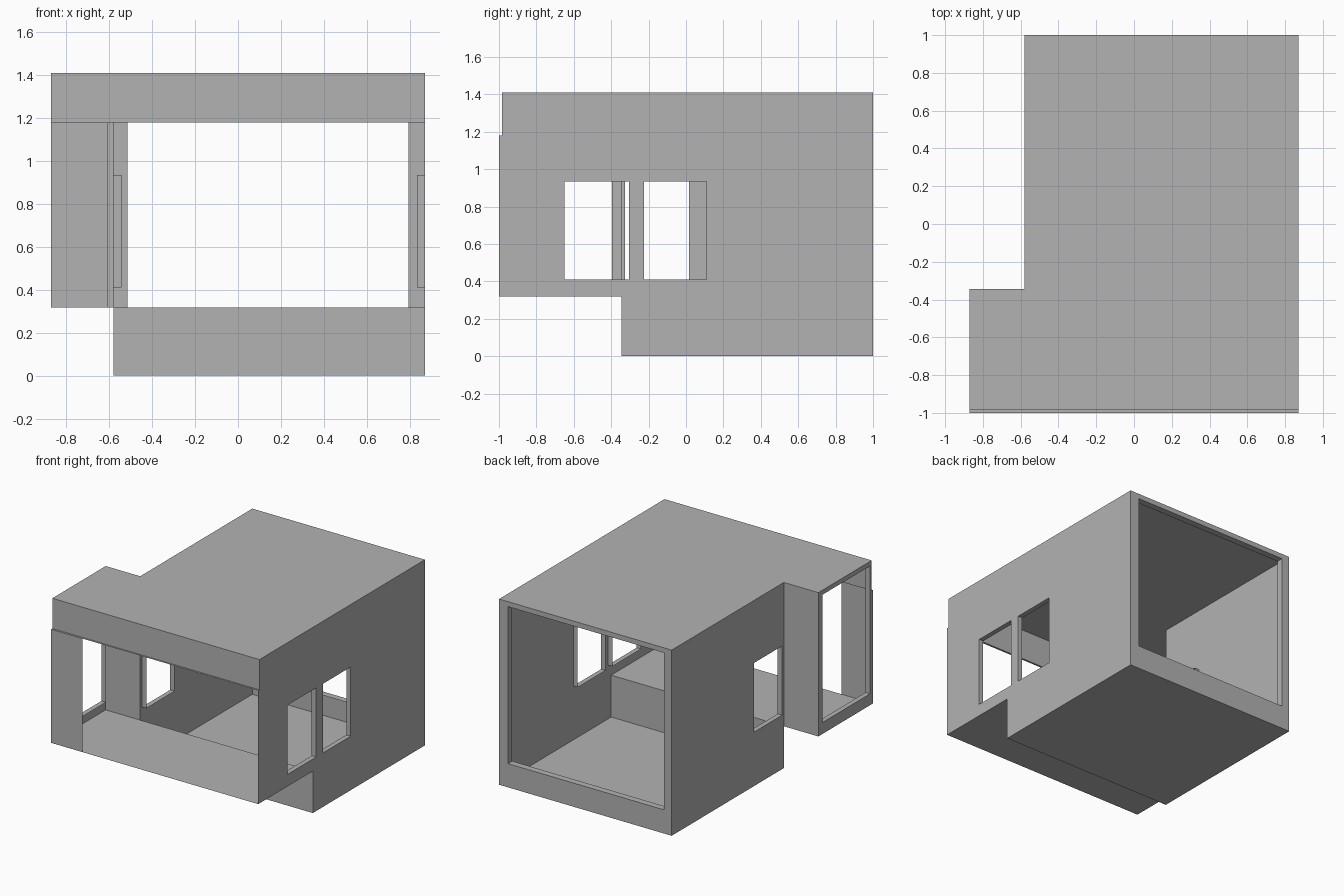
import bpy, bmesh
from mathutils import Vector

cube = bpy.data.objects.get("Cube")
if cube:
    bpy.data.objects.remove(cube, do_unlink=True)

grey = bpy.data.materials.new("plain grey")
grey.use_nodes = True
colour = (0.45, 0.45, 0.45, 1)
grey.diffuse_color = colour
grey.node_tree.nodes["Principled BSDF"].inputs["Base Color"].default_value = colour

# Key planes of the shell
W, F, B = 0.87, -1.0, 1.0            # half width, front, back
INNER_X, STEP_Y = -0.58, -0.345      # inner corner of the L-shaped plan
DECK, TOP = 0.318, 1.41              # raised floor and roof heights
LINTEL_Y, LINTEL_Z = -0.985, 1.18


def point(axis, d, u, v):
    """Place (u, v) on the plane axis = d."""
    co = [u, v]
    co.insert(axis, d)
    return Vector(co)


def panel(name, axis, d, side, rect, cutouts=(), windows=(), depth=0.0):
    """Thin flat panel facing side (+1/-1) on an axis. Rectangles are (u0, u1, v0, v1).
    Cutouts are left open; windows also get a reveal folded inwards by depth."""
    bm = bmesh.new()
    holes = list(cutouts) + list(windows)
    us = sorted({u for r in [rect] + holes for u in r[:2]})
    vs = sorted({v for r in [rect] + holes for v in r[2:]})
    for u0, u1 in zip(us, us[1:]):
        for v0, v1 in zip(vs, vs[1:]):
            um, vm = (u0 + u1) / 2, (v0 + v1) / 2
            if any(h[0] < um < h[1] and h[2] < vm < h[3] for h in holes):
                continue
            corners = [(u0, v0), (u1, v0), (u1, v1), (u0, v1)]
            face = bm.faces.new([bm.verts.new(point(axis, d, *c)) for c in corners])
            face.normal_update()
            if face.normal[axis] * side < 0:
                face.normal_flip()
    # Window reveals, facing the middle of the opening
    for u0, u1, v0, v1 in windows:
        ring = [(u0, v0), (u1, v0), (u1, v1), (u0, v1)]
        middle = point(axis, d, (u0 + u1) / 2, (v0 + v1) / 2)
        inner = d - side * depth
        for a, b in zip(ring, ring[1:] + ring[:1]):
            quad = [point(axis, d, *a), point(axis, d, *b),
                    point(axis, inner, *b), point(axis, inner, *a)]
            face = bm.faces.new([bm.verts.new(p) for p in quad])
            face.normal_update()
            if face.normal.dot(middle - face.calc_center_median()) < 0:
                face.normal_flip()
    bmesh.ops.remove_doubles(bm, verts=bm.verts, dist=0.0005)
    mesh = bpy.data.meshes.new(name)
    bm.to_mesh(mesh)
    bm.free()
    mesh.materials.append(grey)
    obj = bpy.data.objects.new(name, mesh)
    bpy.context.collection.objects.link(obj)
    return obj


# Roof and floors
panel("roof", 2, TOP, 1, (-W, W, LINTEL_Y, B), cutouts=[(-W, INNER_X, STEP_Y, B)])
panel("lower_floor", 2, 0.0, -1, (INNER_X, W, STEP_Y, B))
panel("raised_floor", 2, DECK, -1, (-W, W, F, STEP_Y))
panel("floor_riser", 1, STEP_Y, -1, (INNER_X, W, 0.0, DECK))

# Open front with a slightly recessed lintel and one solid panel
panel("front_lintel", 1, LINTEL_Y, -1, (-W, W, LINTEL_Z, TOP))
panel("lintel_ledge", 2, LINTEL_Z, 1, (-W, W, F, LINTEL_Y))
panel("front_panel", 1, F, -1, (-W, -0.605, DECK, LINTEL_Z))

# Long side wall with a pair of windows, notched under the overhang
notch = (F, LINTEL_Y, LINTEL_Z, TOP)
panel("left_wall", 0, W, 1, (F, B, 0.0, TOP),
      cutouts=[(F, STEP_Y, 0.0, DECK), notch],
      windows=[(-0.65, -0.305, 0.41, 0.935), (-0.225, 0.11, 0.41, 0.935)], depth=0.037)

# Stepped side: wing with a tall opening, return wall, main wall with a window
panel("wing_wall", 0, -W, -1, (F, STEP_Y, DECK, TOP), cutouts=[notch],
      windows=[(-0.965, -0.395, 0.405, 1.375)], depth=0.037)
panel("wing_return_wall", 1, STEP_Y, 1, (-W, INNER_X, DECK, TOP))
panel("right_wall", 0, INNER_X, -1, (STEP_Y, B, 0.0, TOP),
      windows=[(-0.325, 0.015, 0.41, 0.935)], depth=0.037)

# Back wall with one large opening
panel("back_wall", 1, B, 1, (INNER_X, W, 0.0, TOP),
      windows=[(-0.515, 0.795, 0.18, 1.372)], depth=0.05)
